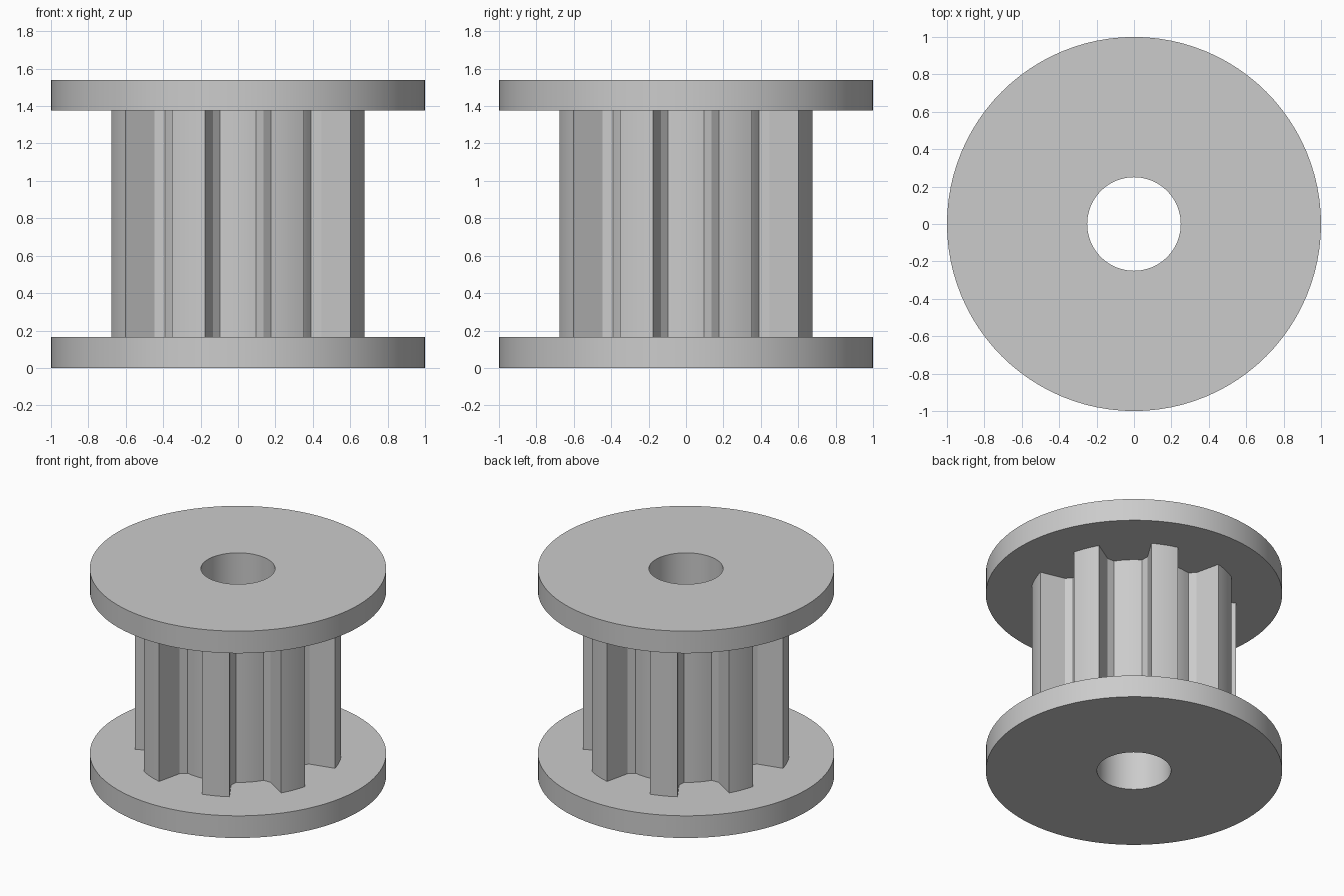
import bpy
import bmesh
import math

cube = bpy.data.objects.get("Cube")
if cube:
    bpy.data.objects.remove(cube, do_unlink=True)

TEETH = 8
BORE_R, FLANGE_R, TIP_R, ROOT_R = 0.25, 1.0, 0.698, 0.467
HEIGHT, FLANGE_H = 1.54, 0.165

grey = bpy.data.materials.new("plain grey")
grey.use_nodes = True
colour = (0.6, 0.6, 0.6, 1)
grey.diffuse_color = colour
grey.node_tree.nodes["Principled BSDF"].inputs["Base Color"].default_value = colour


def arc(radius, start, end, steps):
    """Points on a circle, both ends included."""
    angles = [start + (end - start) * i / steps for i in range(steps + 1)]
    return [(radius * math.cos(a), radius * math.sin(a)) for a in angles]


def circle(radius, sides=96):
    return arc(radius, 0, math.tau, sides)[:-1]


def gear_outline():
    """Each pitch: rounded root, chamfer, slanted flank and tooth tip."""
    pitch = math.tau / TEETH
    root = math.asin(0.095 / ROOT_R)
    tip = math.asin(0.177 / TIP_R)
    chamfer_r = math.hypot(0.495, 0.135)
    chamfer = math.atan2(0.135, 0.495)
    points = []
    for i in range(TEETH):
        a = i * pitch
        points += arc(chamfer_r, a - chamfer, a, 1)[:1]
        points += arc(ROOT_R, a - root, a + root, 6)
        points += arc(chamfer_r, a + chamfer, a, 1)[:1]
        points += arc(TIP_R, a + tip, a + pitch - tip, 6)
    return points


def bored_solid(name, outline, bottom, top):
    """Extrude an outline with the shaft hole through it."""
    bm = bmesh.new()
    for loop in (outline, circle(BORE_R)):
        verts = [bm.verts.new((x, y, bottom)) for x, y in loop]
        for i, v in enumerate(verts):
            bm.edges.new((verts[i - 1], v))
    bmesh.ops.triangle_fill(bm, edges=bm.edges[:], use_beauty=True)
    result = bmesh.ops.extrude_face_region(bm, geom=bm.faces[:], use_keep_orig=True)
    raised = [g for g in result["geom"] if isinstance(g, bmesh.types.BMVert)]
    bmesh.ops.translate(bm, verts=raised, vec=(0, 0, top - bottom))
    bmesh.ops.recalc_face_normals(bm, faces=bm.faces[:])
    mesh = bpy.data.meshes.new(name)
    bm.to_mesh(mesh)
    bm.free()
    mesh.materials.append(grey)
    obj = bpy.data.objects.new(name, mesh)
    bpy.context.collection.objects.link(obj)
    bpy.ops.object.select_all(action="DESELECT")
    obj.select_set(True)
    bpy.context.view_layer.objects.active = obj
    bpy.ops.object.shade_smooth_by_angle(angle=math.radians(25))


# Two flanges with the toothed drum between them
bored_solid("bottom_flange", circle(FLANGE_R), 0, FLANGE_H)
bored_solid("toothed_drum", gear_outline(), FLANGE_H, HEIGHT - FLANGE_H)
bored_solid("top_flange", circle(FLANGE_R), HEIGHT - FLANGE_H, HEIGHT)
